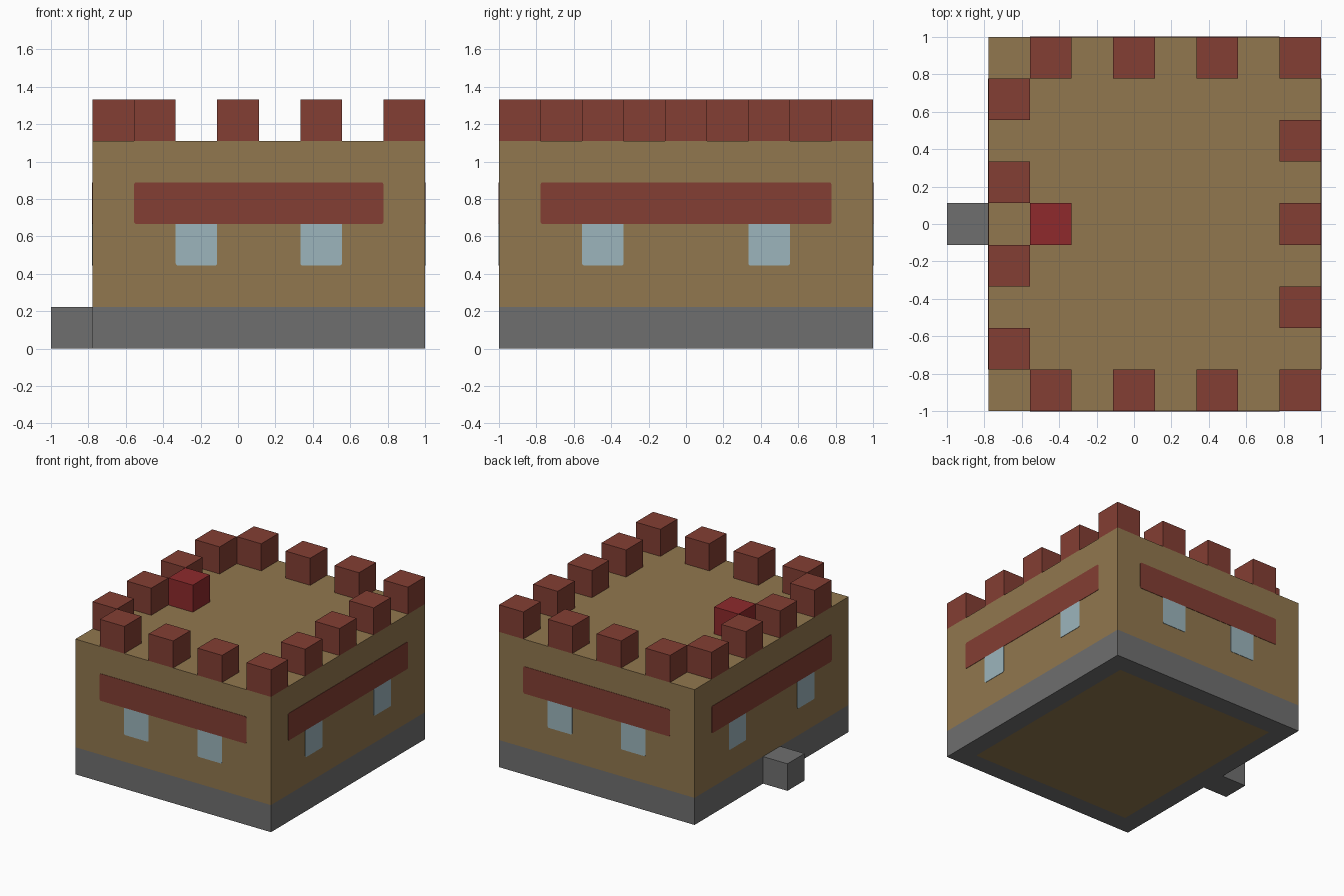
import bpy
import bmesh
from mathutils import Matrix, Vector

U = 2 / 9          # one building block
PLATE = 0.003      # thickness of painted details
X0, X1 = -1 + U, 1  # wall extents along x
Z1 = 5 * U         # roof height

cube = bpy.data.objects.get("Cube")
if cube:
    bpy.data.objects.remove(cube, do_unlink=True)


def material(name, rgb):
    linear = [((c / 255 + 0.055) / 1.055) ** 2.4 for c in rgb] + [1]
    mat = bpy.data.materials.new(name)
    mat.use_nodes = True
    mat.diffuse_color = linear
    bsdf = mat.node_tree.nodes["Principled BSDF"]
    bsdf.inputs["Base Color"].default_value = linear
    bsdf.inputs["Roughness"].default_value = 0.9
    return mat


STONE = material("grey stone", (111, 111, 111))
WOOD = material("brown wood", (145, 119, 78))
BRICK = material("brick red", (131, 62, 51))
GLASS = material("pale blue glass", (156, 181, 188))
BRIGHT = material("bright red", (142, 42, 44))


def box_mesh(lo, hi):
    lo, hi = Vector(lo), Vector(hi)
    bm = bmesh.new()
    place = Matrix.Translation((lo + hi) / 2) @ Matrix.Diagonal((*(hi - lo), 1))
    bmesh.ops.create_cube(bm, size=1, matrix=place)
    return bm


def finish(name, bm, *mats):
    mesh = bpy.data.meshes.new(name)
    bm.to_mesh(mesh)
    bm.free()
    for mat in mats:
        mesh.materials.append(mat)
    obj = bpy.data.objects.new(name, mesh)
    bpy.context.collection.objects.link(obj)
    return obj


def block(name, x, y, z, mat):
    """One block centred at x, y with its underside at z."""
    h = U / 2
    return finish(name, box_mesh((x - h, y - h, z), (x + h, y + h, z + U)), mat)


def plate(name, axis, side, span, z, mat, round_top):
    """Thin rounded panel lying on one wall; axis is the wall normal."""
    wall = (X0 if side < 0 else X1) if axis == 0 else side
    depth = sorted((wall - side * PLATE, wall + side * PLATE))
    ranges = [depth, span] if axis == 0 else [span, depth]
    ranges.append((z, z + U))
    bm = box_mesh([r[0] for r in ranges], [r[1] for r in ranges])
    corners = []
    for e in bm.edges:
        a, b = (v.co for v in e.verts)
        along = abs((b - a)[axis]) > PLATE and abs(b.z - a.z) < PLATE
        along = along and abs((b - a)[1 - axis]) < PLATE
        if along and (round_top or a.z < z + U / 2):
            corners.append(e)
    bmesh.ops.bevel(bm, geom=corners, offset=0.012, segments=3,
                    profile=0.5, affect='EDGES')
    return finish(name, bm, mat)


# Stone base with the wooden floor inset in its underside
bm = box_mesh((X0, -1, 0), (X1, 1, U))
bm.normal_update()
floor = [f for f in bm.faces if f.normal.z < -0.5]
bmesh.ops.inset_region(bm, faces=floor, thickness=U)
floor[0].material_index = 1
finish("stone_base", bm, STONE, WOOD)

# Wooden walls and flat roof
finish("walls", box_mesh((X0, -1, U), (X1, 1, Z1)), WOOD)

# Entrance step on the -x side
block("entrance_step", -1 + U / 2, 0, 0, STONE)

# Band and two windows on each of the four walls
for name, axis, side in (("front", 1, -1), ("back", 1, 1),
                         ("left", 0, 1), ("right", 0, -1)):
    start, end = (X0, X1) if axis == 1 else (-1, 1)
    plate(name + "_band", axis, side, (start + U, end - U), 3 * U, BRICK, True)
    for label, s in (("a", start + 2 * U), ("b", end - 3 * U)):
        plate(f"{name}_window_{label}", axis, side, (s, s + U), 2 * U,
              GLASS, False)

# Battlements around the roof edge
edge = 1 - U / 2
for i in range(4):
    x = (i - 1) * 2 * U
    block(f"front_battlement_{i + 1}", x, -edge, Z1, BRICK)
    block(f"back_battlement_{i + 1}", x, edge, Z1, BRICK)
    block(f"right_battlement_{i + 1}", X0 + U / 2, (2 * i - 3) * U, Z1, BRICK)
for i in range(3):
    block(f"left_battlement_{i + 1}", edge, (i - 1) * 2 * U, Z1, BRICK)

# Bright block on the roof above the entrance
block("roof_marker", -2 * U, 0, Z1, BRIGHT)
